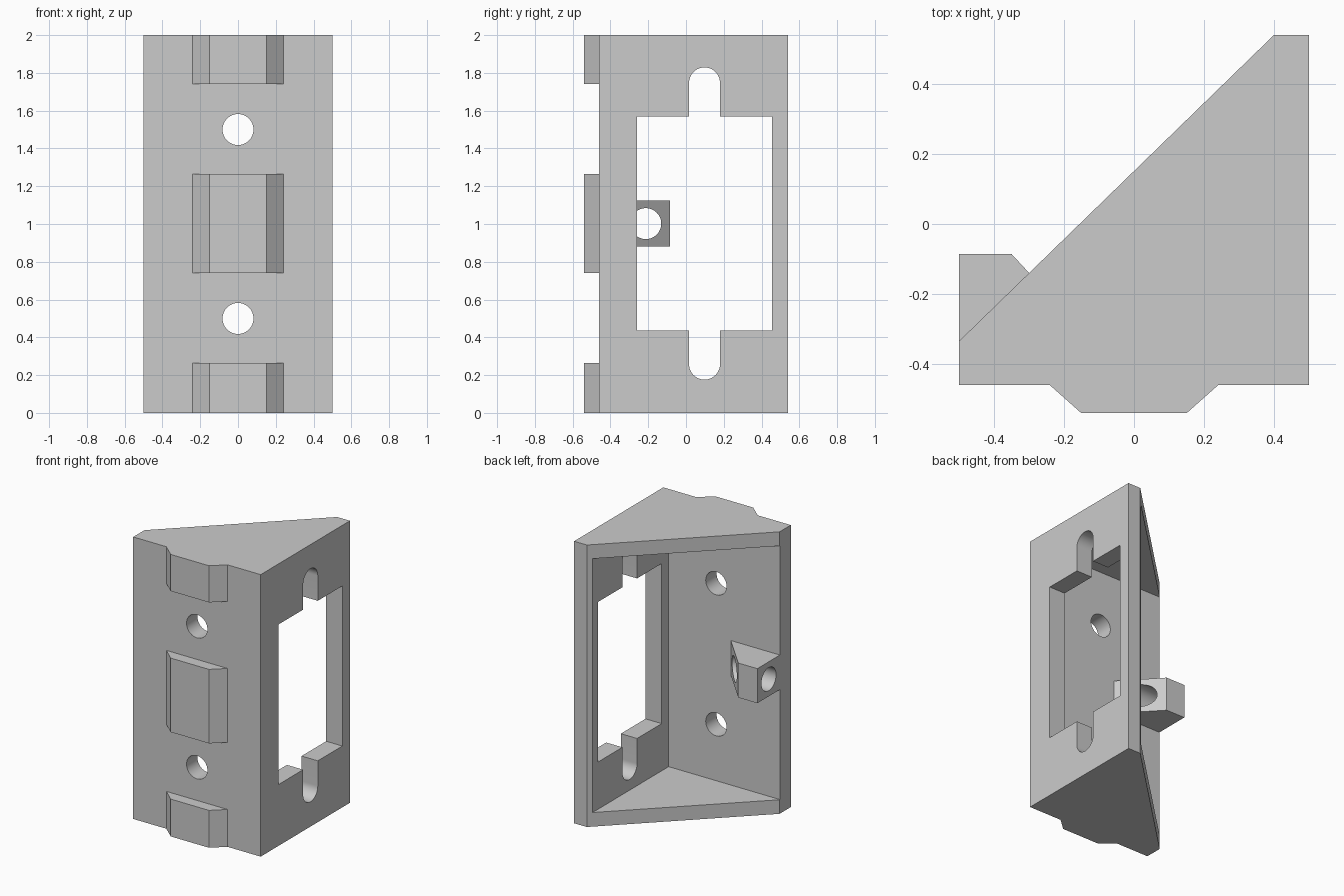
import bpy, bmesh, math
from mathutils import Vector

cube = bpy.data.objects.get("Cube")
if cube:
    bpy.data.objects.remove(cube, do_unlink=True)

grey = bpy.data.materials.new("plain grey")
grey.use_nodes = True
COLOUR = (0.6, 0.6, 0.6, 1)
grey.diffuse_color = COLOUR
grey.node_tree.nodes["Principled BSDF"].inputs["Base Color"].default_value = COLOUR


def prism(name, profile, axis, low, high):
    """Extrude a 2D profile along x, y or z between two positions."""
    def place(a, b, c):
        return {"x": (c, a, b), "y": (a, c, b), "z": (a, b, c)}[axis]
    bm = bmesh.new()
    base = bm.faces.new([bm.verts.new(place(a, b, low)) for a, b in profile])
    grown = bmesh.ops.extrude_face_region(bm, geom=[base])
    verts = [v for v in grown["geom"] if isinstance(v, bmesh.types.BMVert)]
    bmesh.ops.translate(bm, verts=verts, vec=Vector(place(0, 0, high - low)))
    bmesh.ops.recalc_face_normals(bm, faces=bm.faces)
    mesh = bpy.data.meshes.new(name)
    bm.to_mesh(mesh)
    bm.free()
    mesh.materials.append(grey)
    obj = bpy.data.objects.new(name, mesh)
    bpy.context.collection.objects.link(obj)
    return obj


def arc(a, b, radius, start, end, steps=24):
    angles = [math.radians(start + (end - start) * i / steps) for i in range(steps + 1)]
    return [(a + radius * math.cos(t), b + radius * math.sin(t)) for t in angles]


def combine(target, tool, operation):
    """Apply a boolean and remove the tool."""
    tool.hide_render = True
    mod = target.modifiers.new(operation, "BOOLEAN")
    mod.operation, mod.object, mod.solver = operation, tool, "EXACT"
    bpy.context.view_layer.objects.active = target
    bpy.ops.object.modifier_apply(modifier=mod.name)
    bpy.data.objects.remove(tool, do_unlink=True)


HOLE = 0.082
WALL_Y, WALL_X = -0.338, 0.373   # inner faces of front and side walls

# Wedge-shaped housing, hollowed from the slanted side
housing = prism("housing", [(-0.5, -0.46), (0.5, -0.46), (0.5, 0.54),
                            (0.4, 0.54), (-0.5, -0.335)], "z", 0, 2)
combine(housing, prism("cavity", [(-0.7, WALL_Y), (WALL_X, WALL_Y),
                                  (WALL_X, 0.7), (-0.7, 0.7)], "z", 0.1, 1.9), "DIFFERENCE")

# Side window with a round-ended slot above and below
window = [(-0.26, 0.435)] + arc(0.098, 0.258, HOLE, 180, 360)
window = [window[0], (0.016, 0.435)] + window[1:] + [(0.18, 0.435), (0.455, 0.435)]
window += [(a, 2.005 - b) for a, b in reversed(window)]
combine(housing, prism("window", window, "x", 0.25, 0.6), "DIFFERENCE")

# Bevelled front pads
pad = [(-0.24, -0.46), (-0.15, -0.54), (0.15, -0.54), (0.24, -0.46),
       (0.24, -0.4), (-0.24, -0.4)]
for low, high in ((0, 0.265), (0.74, 1.265), (1.74, 2)):
    combine(housing, prism("pad", pad, "z", low, high), "UNION")

# Two screw holes through the front wall
for z in (0.5, 1.5):
    combine(housing, prism("screw_hole", arc(0, z, HOLE, 0, 360, 48)[:-1],
                           "y", -0.6, -0.2), "DIFFERENCE")

# Inner lug with a cross hole
lug = prism("lug", [(-0.5, -0.4), (-0.115, -0.4), (-0.115, WALL_Y),
                    (-0.35, -0.085), (-0.5, -0.085)], "z", 0.88, 1.125)
combine(housing, lug, "UNION")
combine(housing, prism("lug_hole", arc(-0.213, 1.002, HOLE, 0, 360, 48)[:-1],
                       "x", -0.6, 0), "DIFFERENCE")

# Smooth hole walls, keep hard edges
bpy.ops.object.select_all(action="DESELECT")
housing.select_set(True)
bpy.context.view_layer.objects.active = housing
bpy.ops.object.shade_smooth_by_angle(angle=math.radians(30))
